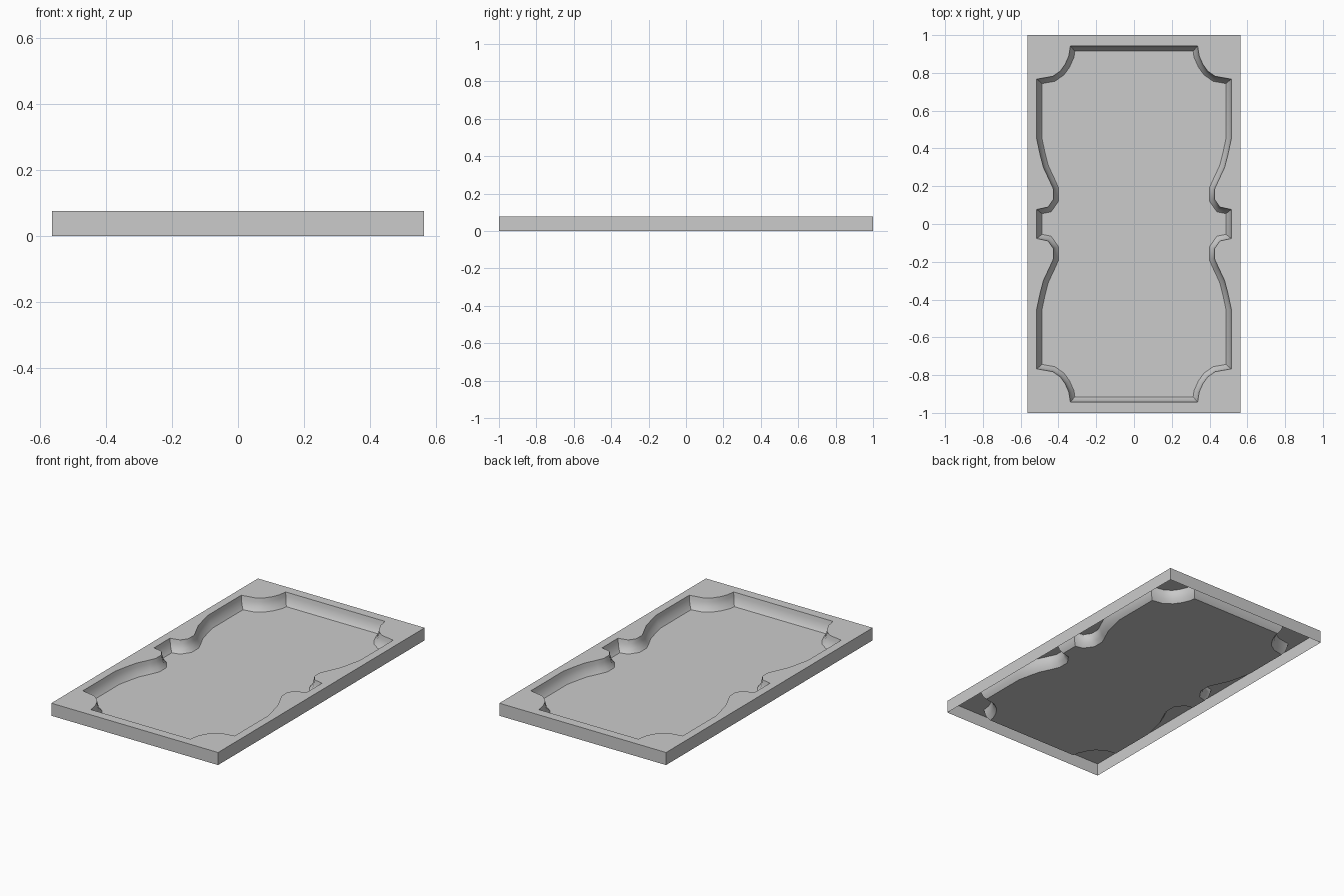
import bpy, bmesh, math
from mathutils import Vector

if "Cube" in bpy.data.objects:
    bpy.data.objects.remove(bpy.data.objects["Cube"])

W, L, TOP, FLOOR = 0.565, 1.0, 0.077, 0.004

# One quarter of the recess outline, from the side notch to the scalloped corner
quarter = [(.515, .077), (.455, .09), (.427, .13), (.427, .185), (.445, .225),
           (.48, .30), (.498, .37), (.515, .45), (.515, .767), (.43, .782),
           (.39, .81), (.365, .845), (.345, .89), (.337, .943)]
outline = (quarter + [(-x, y) for x, y in reversed(quarter)]
           + [(-x, -y) for x, y in quarter]
           + [(x, -y) for x, y in reversed(quarter)])


def inset(points, d):
    """Move a counter-clockwise loop inward by d with mitred corners."""
    pts = [Vector(p) for p in points]
    result = []
    for i, p in enumerate(pts):
        a = (p - pts[i - 1]).normalized()
        b = (pts[(i + 1) % len(pts)] - p).normalized()
        n1, n2 = Vector((-a.y, a.x)), Vector((-b.y, b.x))
        result.append(p + (n1 + n2) * d / (1 + n1.dot(n2)))
    return result


bm = bmesh.new()


def ring(points, z):
    return [bm.verts.new((p[0], p[1], z)) for p in points]


def bridge(a, b):
    for i in range(len(a)):
        j = (i + 1) % len(a)
        bm.faces.new((a[i], a[j], b[j], b[i]))


def loop_edges(r):
    return [bm.edges.get((r[i - 1], r[i])) or bm.edges.new((r[i - 1], r[i]))
            for i in range(len(r))]


# Outer side walls, open underneath
corners = [(-W, -L), (W, -L), (W, L), (-W, L)]
rim = ring(corners, TOP)
bridge(ring(corners, 0), rim)

# Coved recess wall and flat floor
profile = [(0, 0), (.12, .3), (.4, .68), (1, 1)]
rings = [ring(inset(outline, .028 * u), TOP + (FLOOR - TOP) * v) for u, v in profile]
for a, b in zip(rings, rings[1:]):
    bridge(a, b)
bm.faces.new(rings[-1])

# Flat border between the rim and the recess
bmesh.ops.triangle_fill(bm, use_beauty=True, normal=(0, 0, 1),
                        edges=loop_edges(rim) + loop_edges(rings[0]))
for f in bm.faces:
    f.normal_update()
    if f.normal.z < -0.5:
        f.normal_flip()

mesh = bpy.data.meshes.new("recessed_panel")
bm.to_mesh(mesh)
bm.free()
panel = bpy.data.objects.new("recessed_panel", mesh)
bpy.context.collection.objects.link(panel)
bpy.context.view_layer.objects.active = panel
panel.select_set(True)
bpy.ops.object.shade_smooth_by_angle(angle=math.radians(42))
